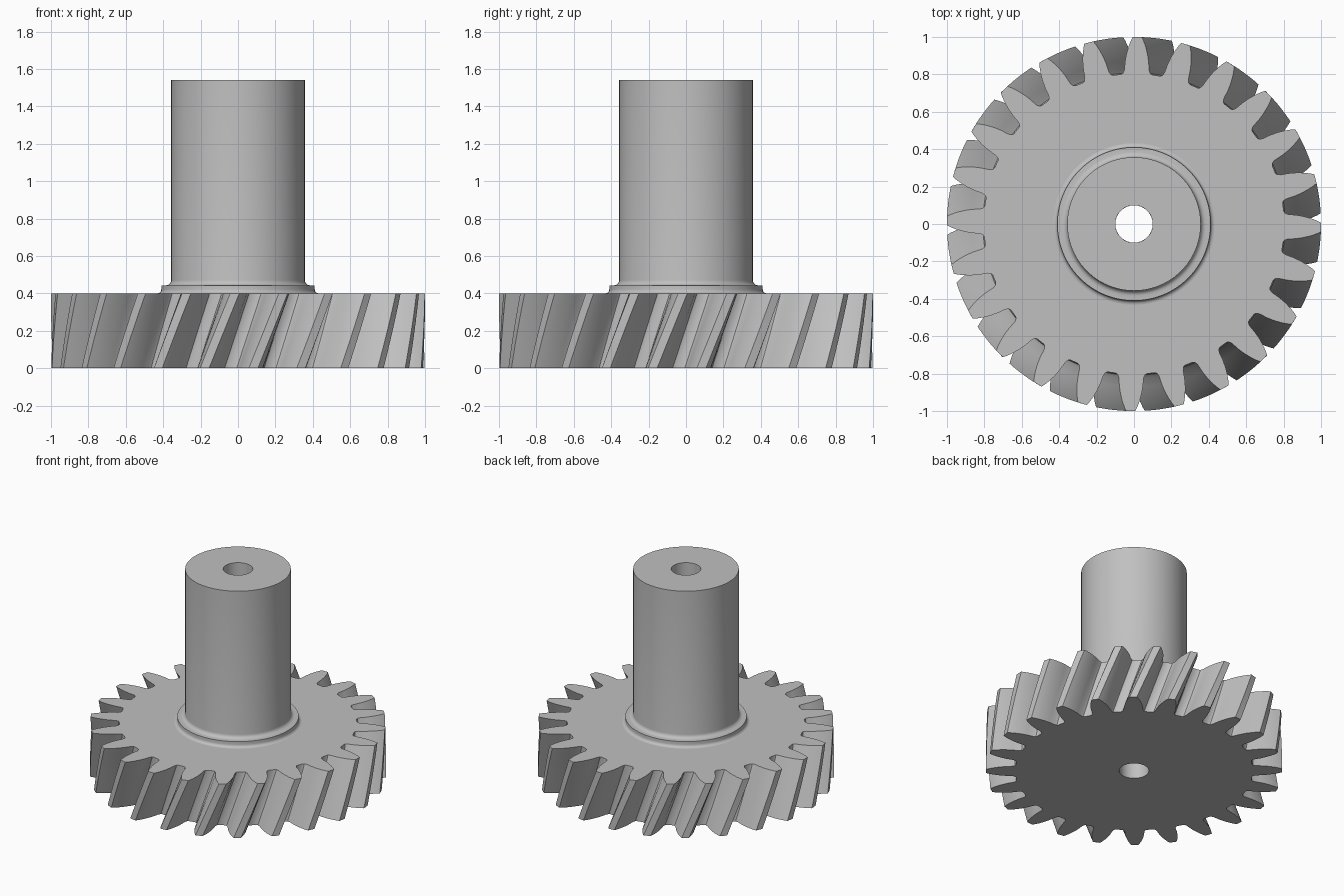
import bpy, bmesh, math

cube = bpy.data.objects.get("Cube")
if cube:
    bpy.data.objects.remove(cube, do_unlink=True)

TEETH = 24
PITCH = math.tau / TEETH
GEAR_TOP = 0.4
BORE = 0.1
PHASE = math.radians(-1)       # tooth direction on the top face
TWIST = math.radians(9.3)      # helix turn over the gear height
LEVELS = 10

steel = bpy.data.materials.new("grey steel")
steel.use_nodes = True
steel.diffuse_color = (0.53, 0.53, 0.53, 1)
steel.node_tree.nodes["Principled BSDF"].inputs["Base Color"].default_value = (0.53, 0.53, 0.53, 1)


def ring(polar, z, turn=0.0):
    """Turn (radius, angle) pairs into points at one height."""
    return [(r * math.cos(a + turn), r * math.sin(a + turn), z) for r, a in polar]


def loft(name, rings, crease=30):
    """Skin a list of rings into a closed loop of quads."""
    bm = bmesh.new()
    rows = [[bm.verts.new(p) for p in points] for points in rings]
    n = len(rows[0])
    for i, low in enumerate(rows):
        high = rows[(i + 1) % len(rows)]
        for j in range(n):
            k = (j + 1) % n
            bm.faces.new((low[j], low[k], high[k], high[j]))
    bmesh.ops.recalc_face_normals(bm, faces=bm.faces)
    mesh = bpy.data.meshes.new(name)
    bm.to_mesh(mesh)
    bm.free()
    mesh.materials.append(steel)
    obj = bpy.data.objects.new(name, mesh)
    bpy.context.collection.objects.link(obj)
    bpy.ops.object.select_all(action="DESELECT")
    obj.select_set(True)
    bpy.context.view_layer.objects.active = obj
    bpy.ops.object.shade_smooth_by_angle(angle=math.radians(crease))
    return obj


# Tooth flank from root to tip: radius, half width in degrees
flank = [(0.803, 6.0), (0.808, 5.2), (0.825, 4.6), (0.87, 4.15),
         (0.91, 3.55), (0.95, 2.75), (0.98, 2.0), (1.0, 1.4)]
half = [(r, math.radians(a)) for r, a in flank]
tooth = [(r, -a) for r, a in half] + [(r, a) for r, a in reversed(half)]
outline = [(r, a + t * PITCH + PHASE) for t in range(TEETH) for r, a in tooth]
bore = [(BORE, a) for r, a in outline]

# Helical gear wheel with a through bore
sides = []
for i in range(LEVELS + 1):
    f = i / LEVELS
    sides.append(ring(outline, GEAR_TOP * f, TWIST * (f - 1)))
gear_rings = [ring(bore, 0, -TWIST)] + sides + [ring(bore, GEAR_TOP)]
loft("helical_gear", gear_rings)

# Hub collar and shaft, turned from one profile
def fillet(cr, cz, rad, steps=5):
    """Concave quarter arc, from the flat face up to the wall."""
    arc = [i / steps * math.pi / 2 for i in range(steps + 1)]
    return [(cr - rad * math.sin(a), cz - rad * math.cos(a)) for a in arc]


profile = [(BORE, GEAR_TOP)]
profile += fillet(0.432, 0.422, 0.022)
profile += [(0.41, 0.443)]
profile += fillet(0.385, 0.471, 0.028)
profile += [(0.357, 1.54), (BORE, 1.54)]
angles = [i * math.tau / 96 for i in range(96)]
loft("hub_shaft", [ring([(r, a) for a in angles], z) for r, z in profile])
